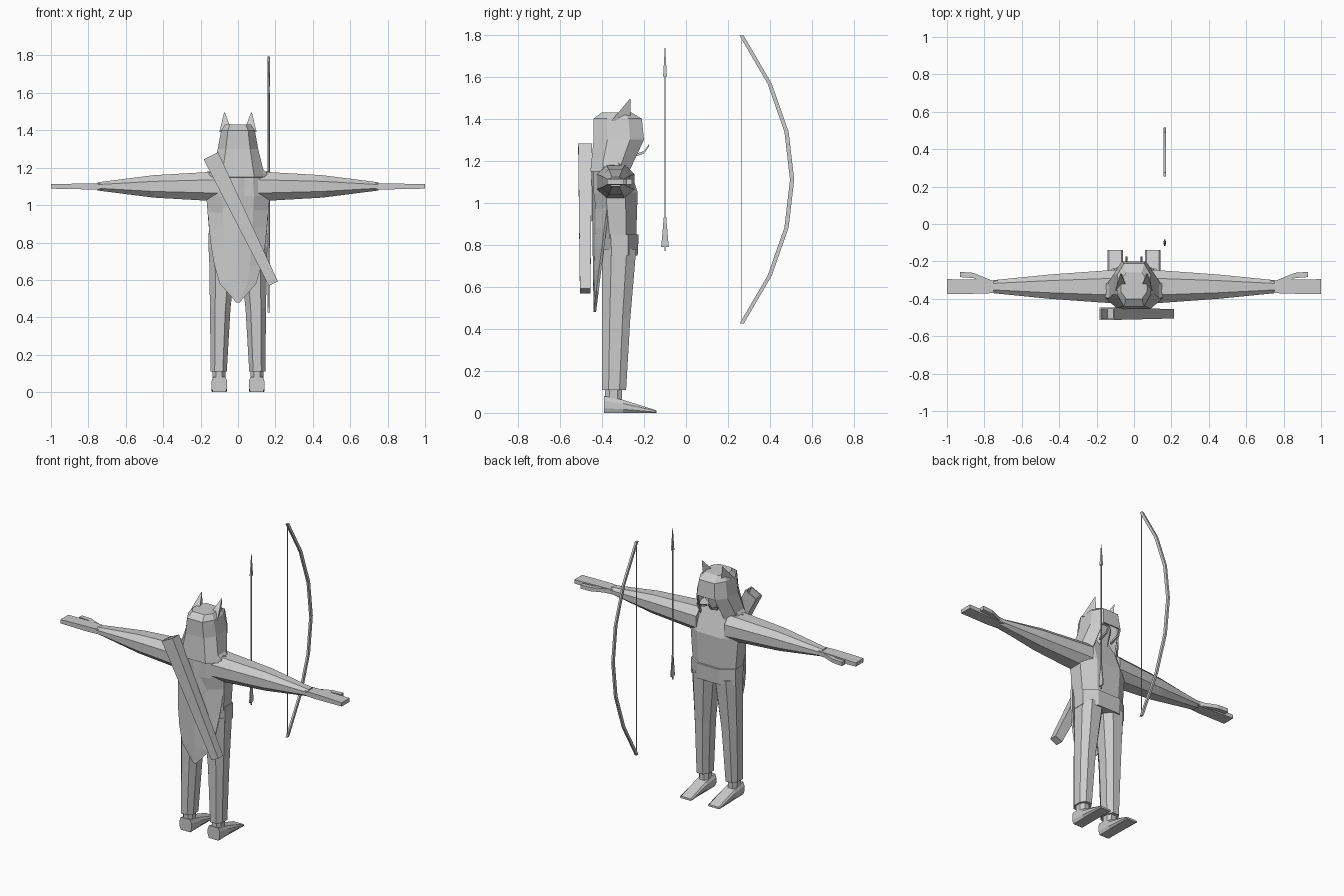
import bpy
import bmesh

# Shared guide positions
BACK = -0.44
ARM_Y = -0.335
ARM_Z = 1.1
FOOT_X = 0.1
PROP_X = 0.165
STRING_Y = 0.265
ARROW_Y = -0.1

default_cube = bpy.data.objects.get("Cube")
if default_cube:
    bpy.data.objects.remove(default_cube)

GREY = (0.6, 0.6, 0.6, 1)
grey = bpy.data.materials.new("plain grey")
grey.use_nodes = True
grey.diffuse_color = GREY
grey.node_tree.nodes["Principled BSDF"].inputs["Base Color"].default_value = GREY


def chamfered(flat, side=0.45):
    """Eight-sided cross-section, symmetric in both directions."""
    half = [(flat, -1), (1, -side), (1, side), (flat, 1)]
    return half + [(-u, -v) for u, v in half]


SQUARE = [(1, -1), (1, 1), (-1, 1), (-1, -1)]
ROUNDED = chamfered(0.5)
FRONT_SIDE = 3


def finish(name, bm, mirror=False, thickness=0):
    bmesh.ops.recalc_face_normals(bm, faces=bm.faces)
    mesh = bpy.data.meshes.new(name)
    bm.to_mesh(mesh)
    bm.free()
    mesh.materials.append(grey)
    part = bpy.data.objects.new(name, mesh)
    bpy.context.collection.objects.link(part)
    if thickness:
        part.modifiers.new("thickness", "SOLIDIFY").thickness = thickness
    if mirror:
        part.modifiers.new("mirror", "MIRROR")
    return part


def loft(name, axis, rings, shape=ROUNDED, mirror=False, open_front=False, thickness=0):
    """Skin rings of (position, centre_a, centre_b, half_a, half_b) along an axis."""
    bm = bmesh.new()
    loops = []
    for position, centre_a, centre_b, half_a, half_b in rings:
        loop = []
        for u, v in shape:
            point = [centre_a + u * half_a, centre_b + v * half_b]
            point.insert("xyz".index(axis), position)
            loop.append(bm.verts.new(point))
        loops.append(loop)
    count = len(shape)
    for low, high in zip(loops, loops[1:]):
        for i in range(count):
            if open_front and low is loops[0] and i == FRONT_SIDE:
                continue
            j = (i + 1) % count
            bm.faces.new((low[i], low[j], high[j], high[i]))
    if not open_front:
        bm.faces.new(loops[0])
    bm.faces.new(loops[-1])
    return finish(name, bm, mirror, thickness)


def body(z, half_width, front, back=BACK):
    return z, 0, (front + back) / 2, half_width, (front - back) / 2


def arm(x, half_depth, half_height):
    return x, ARM_Y, ARM_Z, half_depth, half_height


def leg(z, inner, outer, front, back=-0.4):
    return z, (inner + outer) / 2, (front + back) / 2, (outer - inner) / 2, (front - back) / 2


def prop(z, y, half_width, half_depth):
    return z, PROP_X, y, half_width, half_depth


# Torso and belt
loft("torso", "z", [body(0.75, 0.145, -0.24, back=-0.4), body(1.05, 0.17, -0.23),
                    body(1.17, 0.155, -0.27), body(1.23, 0.1, -0.29)])
loft("belt", "z", [body(0.75, 0.157, -0.23, back=-0.4), body(0.85, 0.157, -0.225, back=-0.41)])

# Hood with an open front below the brim, and the face inside it
loft("hood", "z", [body(1.15, 0.145, -0.27, back=-0.455), body(1.3, 0.108, -0.2),
                   body(1.4, 0.09, -0.21), body(1.43, 0.07, -0.26, back=-0.4)],
     shape=chamfered(0.6), open_front=True, thickness=0.01)
loft("face", "z", [body(1.18, 0.05, -0.28, back=-0.4), body(1.32, 0.07, -0.25, back=-0.4)])

# Ears and tusks
TRIANGLE = [(1, -1), (0, 1), (-1, -1)]
loft("ear", "z", [(1.39, 0.065, -0.31, 0.035, 0.045), (1.495, 0.072, -0.265, 0.002, 0.002)],
     shape=TRIANGLE, mirror=True)
tusk_path = [(-0.26, 1.22), (-0.2, 1.24), (-0.175, 1.275)]
loft("tusk", "y", [(y, 0.04, z, 0.006, 0.006) for y, z in tusk_path], shape=SQUARE, mirror=True)

# Cape: a sheet wrapped round the back, rounding off to a low point
bm = bmesh.new()
rows = []
CAPE_TOP, CAPE_DROP, CAPE_STEPS = 1.18, 0.7, 7
for step in range(CAPE_STEPS + 1):
    t = step / CAPE_STEPS
    half_width = 0.01 + 0.155 * (1 - t ** 2.5) ** 0.5
    wrap = 0.1 * (1 - t)
    rows.append([bm.verts.new((u * half_width, BACK - 0.01 * (1 - t) + wrap * u * u,
                               CAPE_TOP - CAPE_DROP * t))
                 for u in (-1, -0.5, 0, 0.5, 1)])
for upper, lower in zip(rows, rows[1:]):
    for i in range(len(upper) - 1):
        bm.faces.new((upper[i], upper[i + 1], lower[i + 1], lower[i]))
finish("cape", bm, thickness=0.012)

# Arms, hands and thumbs
loft("arm", "x", [arm(0.1, 0.09, 0.08), arm(0.45, 0.065, 0.06), arm(0.75, 0.035, 0.022)],
     mirror=True)
loft("hand", "x", [arm(0.7, 0.03, 0.015), arm(0.8, 0.037, 0.016), arm(1, 0.04, 0.012)],
     shape=SQUARE, mirror=True)
thumb_path = [(0.75, -0.32), (0.86, -0.275), (0.93, -0.27)]
loft("thumb", "x", [(x, y, ARM_Z, 0.014, 0.012) for x, y in thumb_path],
     shape=SQUARE, mirror=True)

# Legs and feet
loft("trouser_leg", "z", [leg(0.11, 0.06, 0.146, -0.285), leg(0.45, 0.04, 0.15, -0.265),
                          leg(0.78, 0.002, 0.155, -0.237)], mirror=True)
loft("ankle", "z", [leg(z, 0.068, 0.135, -0.305, back=-0.385) for z in (0.04, 0.13)], mirror=True)
foot_heights = [(-0.39, 0.08), (-0.3, 0.062), (-0.14, 0.012)]
loft("foot", "y", [(y, FOOT_X, height / 2, 0.042, height / 2) for y, height in foot_heights],
     shape=chamfered(0.8), mirror=True)

# Quiver: tapered box with a hollow mouth, slung across the back
QUIVER_HALF = 0.38
quiver = loft("quiver", "z", [(-QUIVER_HALF, 0, 0, 0.027, 0.025),
                              (QUIVER_HALF, 0, 0, 0.043, 0.033),
                              (QUIVER_HALF, 0, 0, 0.036, 0.026),
                              (QUIVER_HALF - 0.08, 0, 0, 0.034, 0.025)], shape=SQUARE)
quiver.location = (0.022, -0.48, 0.922)
quiver.rotation_euler.y = -0.455

# Bow: a limb bent along a parabola, with its string
BOW_Z, BOW_HALF, BOW_DEPTH, BOW_STEPS = 1.11, 0.685, 0.24, 6
bow = []
for step in range(BOW_STEPS + 1):
    u = 2 * step / BOW_STEPS - 1
    bow.append(prop(BOW_Z + BOW_HALF * u, STRING_Y + BOW_DEPTH * (1 - u * u), 0.006, 0.01))
loft("bow", "z", bow, shape=SQUARE)
loft("bow_string", "z", [prop(BOW_Z + side * BOW_HALF, STRING_Y, 0.002, 0.002)
                         for side in (-1, 1)], shape=SQUARE)

# Arrow: shaft, pointed head and flat feathers
loft("arrow_shaft", "z", [prop(z, ARROW_Y, 0.003, 0.003) for z in (0.77, 1.62)], shape=SQUARE)
loft("arrow_head", "z", [prop(1.6, ARROW_Y, 0.006, 0.009), prop(1.74, ARROW_Y, 0.001, 0.001)],
     shape=SQUARE)
loft("arrow_feathers", "z", [prop(0.79, ARROW_Y, 0.004, 0.018),
                             prop(0.93, ARROW_Y, 0.002, 0.006)], shape=SQUARE)
